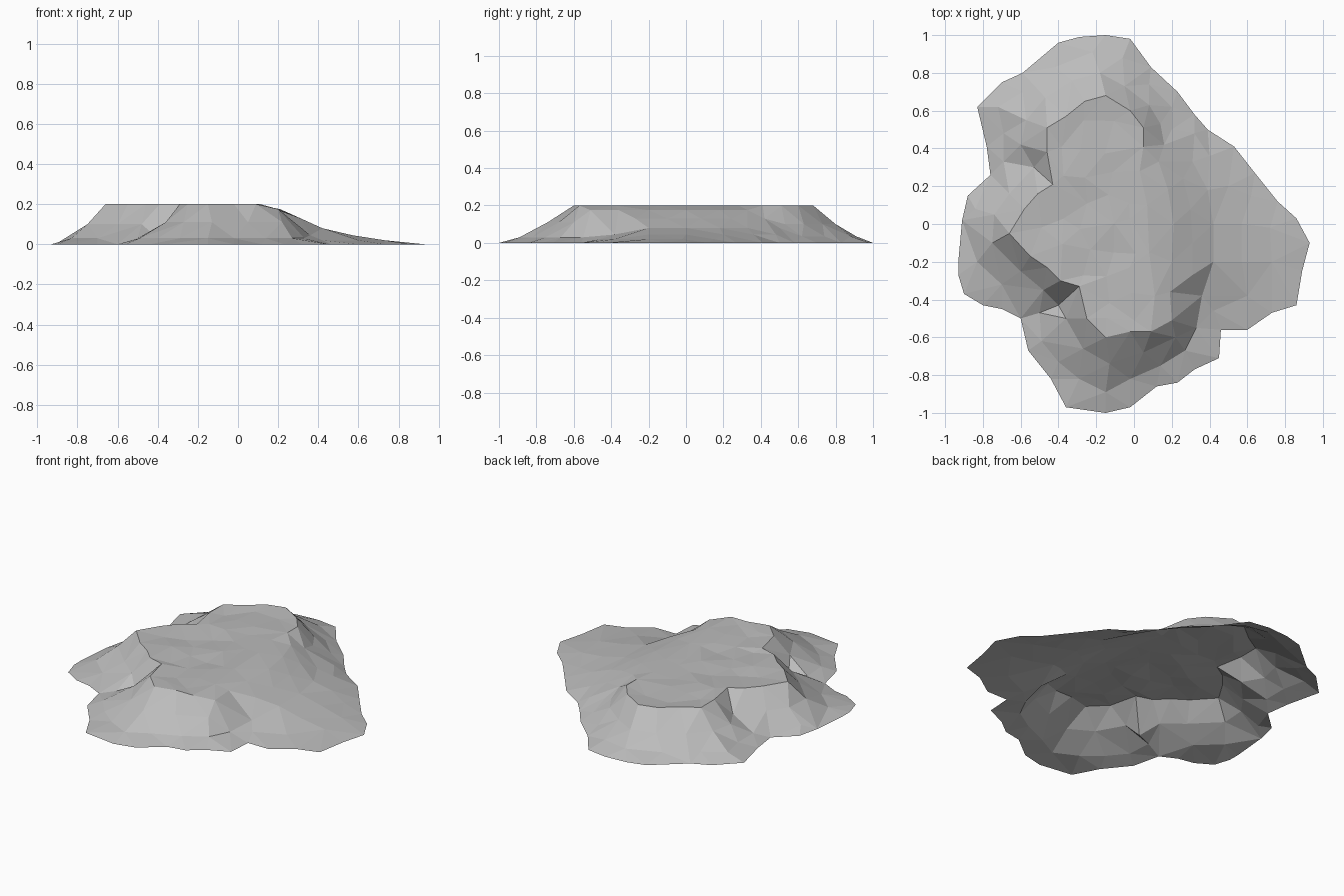
import bpy
import bmesh
import random
from mathutils import Vector
from mathutils.geometry import delaunay_2d_cdt

random.seed(4)

cube = bpy.data.objects.get("Cube")
if cube:
    bpy.data.objects.remove(cube, do_unlink=True)

# Ground outline, clockwise from the back
OUTLINE = [
    (-.15, 1), (-.02, .98), (.09, .83), (.23, .7), (.32, .58), (.39, .5),
    (.53, .41), (.64, .27), (.76, .12), (.86, .03), (.93, -.1), (.89, -.25),
    (.86, -.43), (.73, -.47), (.6, -.56), (.46, -.56), (.45, -.71),
    (.32, -.77), (.23, -.84), (.12, -.86), (-.02, -.97), (-.15, -1),
    (-.36, -.97), (-.44, -.82), (-.56, -.67), (-.6, -.5), (-.7, -.45),
    (-.8, -.43), (-.9, -.37), (-.93, -.27), (-.93, -.2), (-.91, .02),
    (-.88, .15), (-.76, .26), (-.78, .41), (-.83, .62), (-.7, .75),
    (-.59, .8), (-.4, .96), (-.29, .99)]

# Edge of the flat top
RIM = [
    (-.15, .68), (-.02, .6), (.05, .51), (.05, .41), (.03, .28), (.07, .1),
    (.08, -.15), (.11, -.38), (.09, -.57), (-.02, -.57), (-.15, -.6),
    (-.25, -.5), (-.29, -.33), (-.39, -.3), (-.46, -.23), (-.55, -.17),
    (-.66, -.05), (-.58, .08), (-.51, .16), (-.43, .21), (-.46, .38),
    (-.46, .51), (-.36, .57), (-.26, .65)]

# Contours down the slopes: height, then points
SLOPES = [
    # eastern shoulder
    (.175, [(.2, -.51), (.19, -.36), (.2, -.2), (.21, 0), (.18, .18), (.13, .33)]),
    (.13, [(.31, -.27), (.31, -.1), (.3, .08), (.26, .24), (.16, .42)]),
    (.08, [(.42, -.2), (.42, 0), (.39, .18), (.31, .33), (.2, .5)]),
    (.045, [(.36, -.38), (.57, -.2), (.57, 0), (.5, .2), (.4, .36), (.32, .48)]),
    (.02, [(.6, -.38), (.73, -.2), (.72, -.02), (.62, .15), (.42, -.46)]),
    # front foot
    (.03, [(.33, -.55), (.27, -.67), (.14, -.75), (-.02, -.82), (-.15, -.89),
           (-.29, -.82), (-.4, -.73), (-.49, -.62)]),
    (.11, [(.22, -.6), (.05, -.68), (-.13, -.74), (-.27, -.66), (-.36, -.5)]),
    # western gully foot
    (.03, [(-.4, -.43), (-.5, -.47), (-.7, -.32), (-.83, -.2), (-.84, .08)]),
    (.1, [(-.6, -.25), (-.48, -.35), (-.75, -.1), (-.74, .05), (-.66, .16)]),
    # back slope
    (.1, [(-.53, .3), (-.6, .42), (-.57, .55), (-.47, .67), (-.33, .76),
          (-.18, .8), (-.05, .73), (.08, .63), (.14, .53)]),
    (.035, [(-.69, .33), (-.69, .48), (-.72, .62), (-.59, .7), (-.42, .83),
            (-.22, .91), (-.06, .88), (.08, .74), (.2, .62)])]


def inside(p, poly):
    """Even-odd test of a point against a polygon."""
    hit = False
    for a, b in zip(poly, poly[1:] + poly[:1]):
        if (a[1] > p[1]) != (b[1] > p[1]):
            if p[0] < a[0] + (b[0] - a[0]) * (p[1] - a[1]) / (b[1] - a[1]):
                hit = not hit
    return hit


def loop_edges(start, count):
    return [(start + i, start + (i + 1) % count) for i in range(count)]


# Gather outline, rim and slope points
points = [(x, y, 0) for x, y in OUTLINE] + [(x, y, .2) for x, y in RIM]
for height, contour in SLOPES:
    points += [(x, y, height) for x, y in contour]

# Slightly uneven flat top
step = .13
for i in range(-6, 3):
    for j in range(-5, 6):
        p = (i * step + random.uniform(-.03, .03),
             j * step + random.uniform(-.03, .03))
        clear = min((Vector(p) - Vector(r)).length for r in RIM) > .06
        if clear and inside(p, RIM):
            points.append((*p, random.uniform(.186, .2)))

# Triangulate within the outline
edges = loop_edges(0, len(OUTLINE)) + loop_edges(len(OUTLINE), len(RIM))
flat = [Vector(p[:2]) for p in points]
verts, _, faces, origins, _, _ = delaunay_2d_cdt(flat, edges, [], 1, 1e-5)

bm = bmesh.new()
made = [bm.verts.new((v.x, v.y, points[o[0]][2] if o else 0))
        for v, o in zip(verts, origins)]
for f in faces:
    bm.faces.new([made[i] for i in f])
for f in bm.faces:
    f.normal_update()
    if f.normal.z < 0:
        f.normal_flip()

mesh = bpy.data.meshes.new("rock_mound")
bm.to_mesh(mesh)
bm.free()
mound = bpy.data.objects.new("rock_mound", mesh)
bpy.context.collection.objects.link(mound)

# Plain grey stone
stone = bpy.data.materials.new("grey_stone")
stone.use_nodes = True
grey = (.5, .5, .5, 1)
stone.diffuse_color = grey
stone.node_tree.nodes["Principled BSDF"].inputs["Base Color"].default_value = grey
mesh.materials.append(stone)
